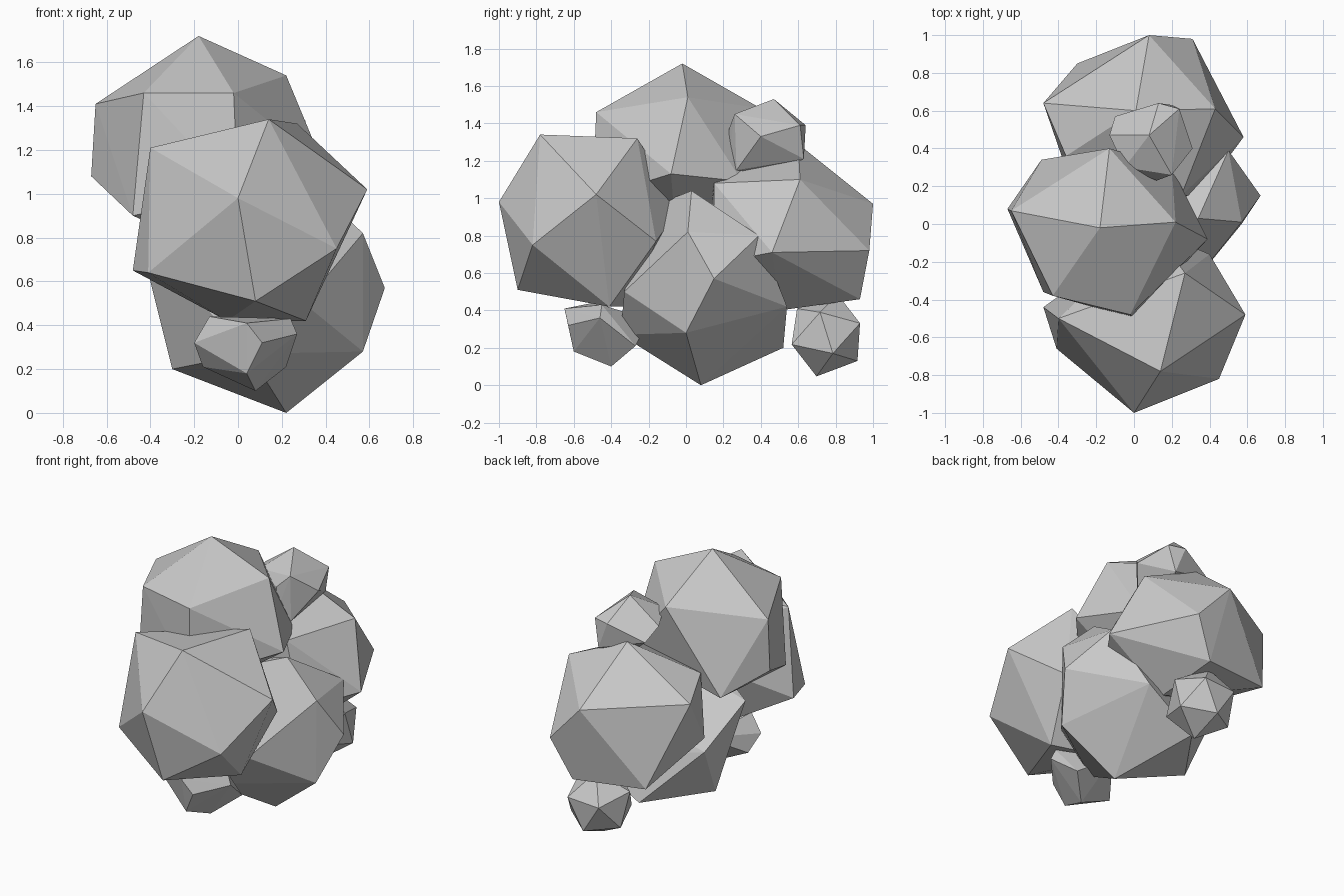
import bpy
import bmesh
import random
from mathutils import Vector, Matrix, Euler

cube = bpy.data.objects.get("Cube")
if cube:
    bpy.data.objects.remove(cube, do_unlink=True)

# One plain stone colour
stone = bpy.data.materials.new("stone_grey")
stone.use_nodes = True
grey = (0.58, 0.58, 0.58, 1)
stone.diffuse_color = grey
shader = next(n for n in stone.node_tree.nodes if n.type == 'BSDF_PRINCIPLED')
shader.inputs["Base Color"].default_value = grey
shader.inputs["Roughness"].default_value = 0.9


def finish(name, bm):
    """Turn a bmesh into a flat-shaded stone object."""
    bmesh.ops.recalc_face_normals(bm, faces=bm.faces)
    mesh = bpy.data.meshes.new(name)
    bm.to_mesh(mesh)
    bm.free()
    mesh.materials.append(stone)
    obj = bpy.data.objects.new(name, mesh)
    bpy.context.collection.objects.link(obj)
    return obj


def boulder(name, corners):
    """Faceted rock: the convex skin stretched over its main corners."""
    bm = bmesh.new()
    for corner in corners:
        bm.verts.new(corner)
    skin = bmesh.ops.convex_hull(bm, input=bm.verts)
    loose = {g for g in skin["geom_interior"] + skin["geom_unused"]
             if isinstance(g, bmesh.types.BMVert)}
    bmesh.ops.delete(bm, geom=list(loose), context='VERTS')
    return finish(name, bm)


def pebble(name, centre, radius, turn, seed):
    """Small rock: a turned icosahedron with slightly uneven corners."""
    rng = random.Random(seed)
    bm = bmesh.new()
    place = Matrix.Translation(centre) @ Euler(turn).to_matrix().to_4x4()
    bmesh.ops.create_icosphere(bm, subdivisions=1, radius=radius, matrix=place)
    middle = Vector(centre)
    for vert in bm.verts:
        vert.co = middle + (vert.co - middle) * rng.uniform(0.95, 1.05)
    return finish(name, bm)


# Front boulder
boulder("front_boulder", [
    (0, -1, .98), (.14, -.78, 1.34), (.45, -.82, .75), (.08, -.9, .51),
    (-.41, -.66, .64), (-.4, -.5, 1.21), (.59, -.48, 1.02), (.31, -.41, .42),
    (.27, -.26, 1.32), (.4, -.16, .77), (-.48, -.44, .65), (.1, -.03, .95),
    (-.05, -.3, .42),
])

# Top boulder
boulder("top_boulder", [
    (-.18, -.02, 1.72), (.22, .01, 1.54), (.39, -.08, 1.13), (-.02, -.48, 1.46),
    (-.43, -.38, 1.46), (-.65, .07, 1.41), (-.67, .08, 1.08), (-.48, -.36, .9),
    (-.13, .4, 1.48), (-.49, .34, .95), (.2, .3, 1.09), (-.15, -.05, .75),
    (0, -.5, 1),
])

# Base boulder
boulder("base_boulder", [
    (.22, .08, 0), (.67, .15, .57), (.57, .01, .82), (.57, 0, .28),
    (.34, .03, 1.04), (.5, .39, .8), (-.02, .52, .2), (.05, -.35, .27),
    (-.3, .12, .2), (.3, -.33, .5), (-.45, .02, .8), (0, -.2, .95),
    (.33, .54, .42), (-.36, .32, .55),
])

# Back boulder
boulder("back_boulder", [
    (.08, 1, .97), (.31, .98, .72), (.43, .61, 1.1), (.58, .46, .71),
    (-.48, .64, 1.02), (-.3, .85, .49), (.01, .6, 1.29), (.18, .93, .46),
    (-.38, .35, .66), (.2, .5, .4), (.25, .15, 1.08), (.35, .15, .65),
    (-.36, .36, 1.09), (-.05, .12, .8),
])

# Small stones lodged around the boulders
boulder("front_pebble", [
    (-.2, -.5, .32), (-.13, -.5, .44), (.04, -.65, .41), (.11, -.63, .32),
    (.04, -.6, .18), (.24, -.45, .43), (.27, -.46, .36), (.22, -.27, .21),
    (.08, -.4, .1), (-.16, -.42, .21), (0, -.2, .35),
])
boulder("upper_pebble", [
    (.08, .47, 1.53), (.31, .4, 1.33), (.2, .26, 1.45), (.12, .23, 1.37),
    (.12, .23, 1.2), (-.13, .47, 1.38), (-.1, .57, 1.3), (.13, .64, 1.39),
    (.24, .61, 1.39), (.2, .63, 1.21), (.1, .45, 1.13), (.2, .27, 1.15),
    (-.05, .3, 1.42),
])
pebble("back_pebble", (.1, .755, .27), .22, (.5, .9, .4), 8)
